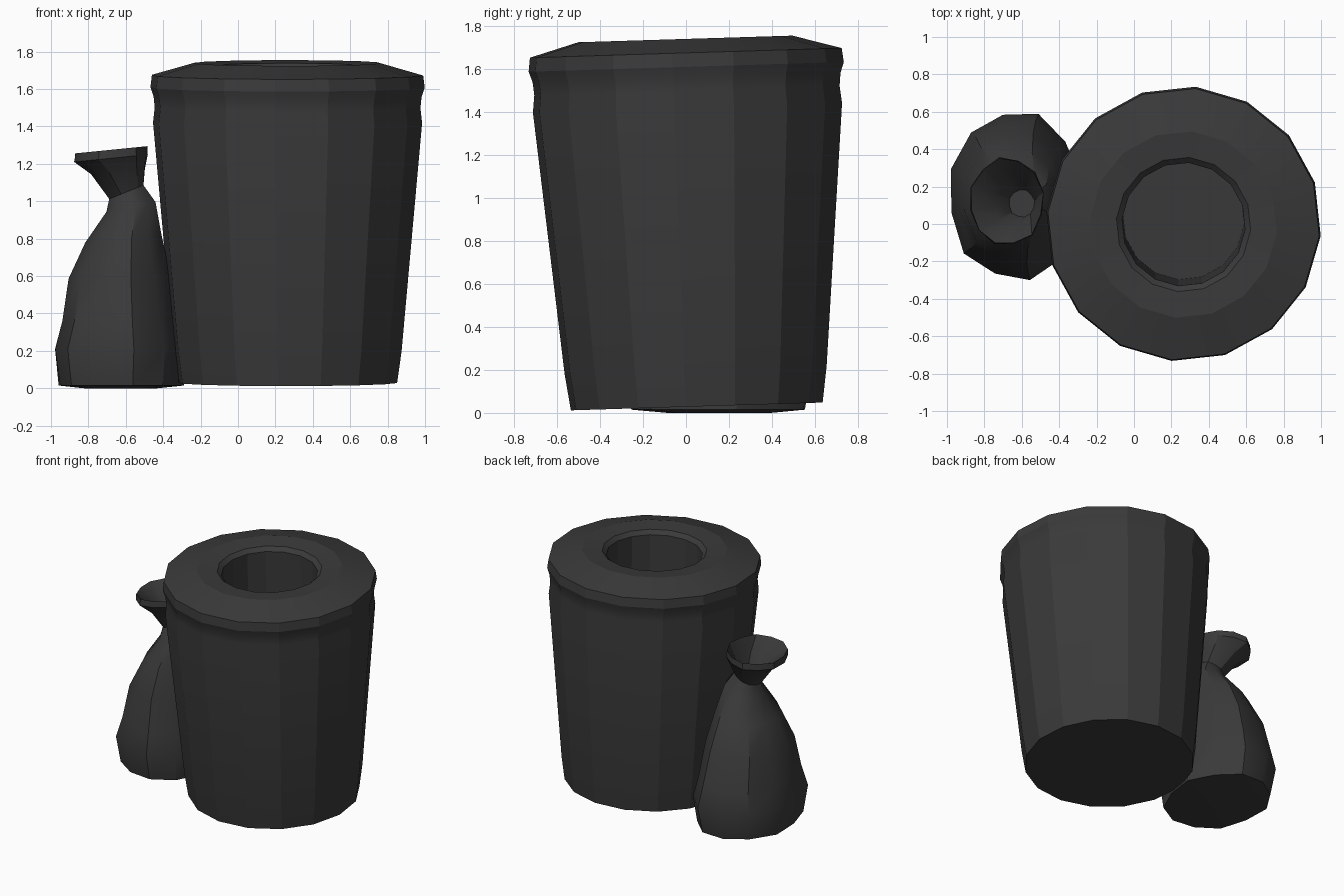
import bpy, bmesh, math
from mathutils import Matrix

if "Cube" in bpy.data.objects:
    bpy.data.objects.remove(bpy.data.objects["Cube"])

grey = bpy.data.materials.new("dark grey plastic")
grey.diffuse_color = (0.042, 0.042, 0.042, 1)
grey.use_nodes = True
grey.node_tree.nodes["Principled BSDF"].inputs["Base Color"].default_value = grey.diffuse_color


def loft(name, rings, smooth_angle):
    """Skin a list of closed point rings and cap both ends."""
    bm = bmesh.new()
    loops = [[bm.verts.new(p) for p in ring] for ring in rings]
    n = len(loops[0])
    for a, b in zip(loops, loops[1:]):
        for i in range(n):
            j = (i + 1) % n
            bm.faces.new((a[i], a[j], b[j], b[i]))
    bm.faces.new(loops[0][::-1])
    bm.faces.new(loops[-1])
    bmesh.ops.recalc_face_normals(bm, faces=bm.faces[:])
    mesh = bpy.data.meshes.new(name)
    bm.to_mesh(mesh)
    bm.free()
    mesh.materials.append(grey)
    ob = bpy.data.objects.new(name, mesh)
    bpy.context.collection.objects.link(ob)
    bpy.ops.object.select_all(action='DESELECT')
    ob.select_set(True)
    bpy.context.view_layer.objects.active = ob
    bpy.ops.object.shade_smooth_by_angle(angle=smooth_angle)
    return ob


# Trash can: 16-sided profile with grooved rim, domed lid and deep round hole
can_profile = [(0.588, 0), (0.612, 0.17), (0.722, 1.39), (0.713, 1.47),
               (0.719, 1.53), (0.736, 1.58), (0.728, 1.645), (0.50, 1.71),
               (0.36, 1.698), (0.33, 1.67), (0.325, 0.75)]
SIDES, TURN = 16, math.radians(-5)
can_rings = [[(r * math.cos(TURN + math.tau * i / SIDES),
               r * math.sin(TURN + math.tau * i / SIDES), z)
              for i in range(SIDES)] for r, z in can_profile]
can = loft("trash_can", can_rings, math.radians(20))
# The can leans slightly to the front
can.data.transform(Matrix.Translation((0.265, 0.05, 0.03))
                   @ Matrix.Rotation(0.031, 4, 'X'))

# Tied bag: z, centre x, centre y, radius x, radius y, tilt of the ring
bag_profile = [
    (0.00, -0.63, 0.15, 0.20, 0.25, 0.0),
    (0.015, -0.63, 0.15, 0.345, 0.42, 0.0),
    (0.21, -0.63, 0.15, 0.37, 0.46, 0.0),
    (0.36, -0.63, 0.15, 0.325, 0.42, 0.0),
    (0.60, -0.63, 0.14, 0.285, 0.36, 0.05),
    (0.80, -0.61, 0.13, 0.21, 0.27, 0.1),
    (0.97, -0.57, 0.11, 0.135, 0.15, 0.2),
    (1.05, -0.595, 0.11, 0.095, 0.095, 0.4),
    (1.16, -0.64, 0.12, 0.15, 0.17, 0.1),
    (1.23, -0.68, 0.12, 0.205, 0.24, 0.1),
    (1.275, -0.68, 0.12, 0.20, 0.235, 0.1),
    (1.17, -0.63, 0.12, 0.12, 0.14, 0.1),
    (1.06, -0.60, 0.11, 0.07, 0.075, 0.3),
]
BAG_SIDES = 12
bag_rings = []
for k, (z, cx, cy, rx, ry, tilt) in enumerate(bag_profile):
    ring = []
    for i in range(BAG_SIDES):
        a = math.tau * i / BAG_SIDES + 0.2
        # gentle creases in the plastic film
        f = 1 + 0.03 * math.sin(5 * a + 0.6 * k) - 0.02
        dx, dy = rx * f * math.cos(a), ry * f * math.sin(a)
        x, y = cx + dx, cy + dy
        # keep the bag pressed against the side of the can
        limit = 0.575 + 0.09 * z
        ox, oy = x - 0.265, y - 0.04
        d = math.hypot(ox, oy)
        if d < limit:
            x, y = 0.265 + ox * limit / d, 0.04 + oy * limit / d
        ring.append((x, y, z + tilt * dx))
    bag_rings.append(ring)
loft("tied_bag", bag_rings, math.radians(32))
